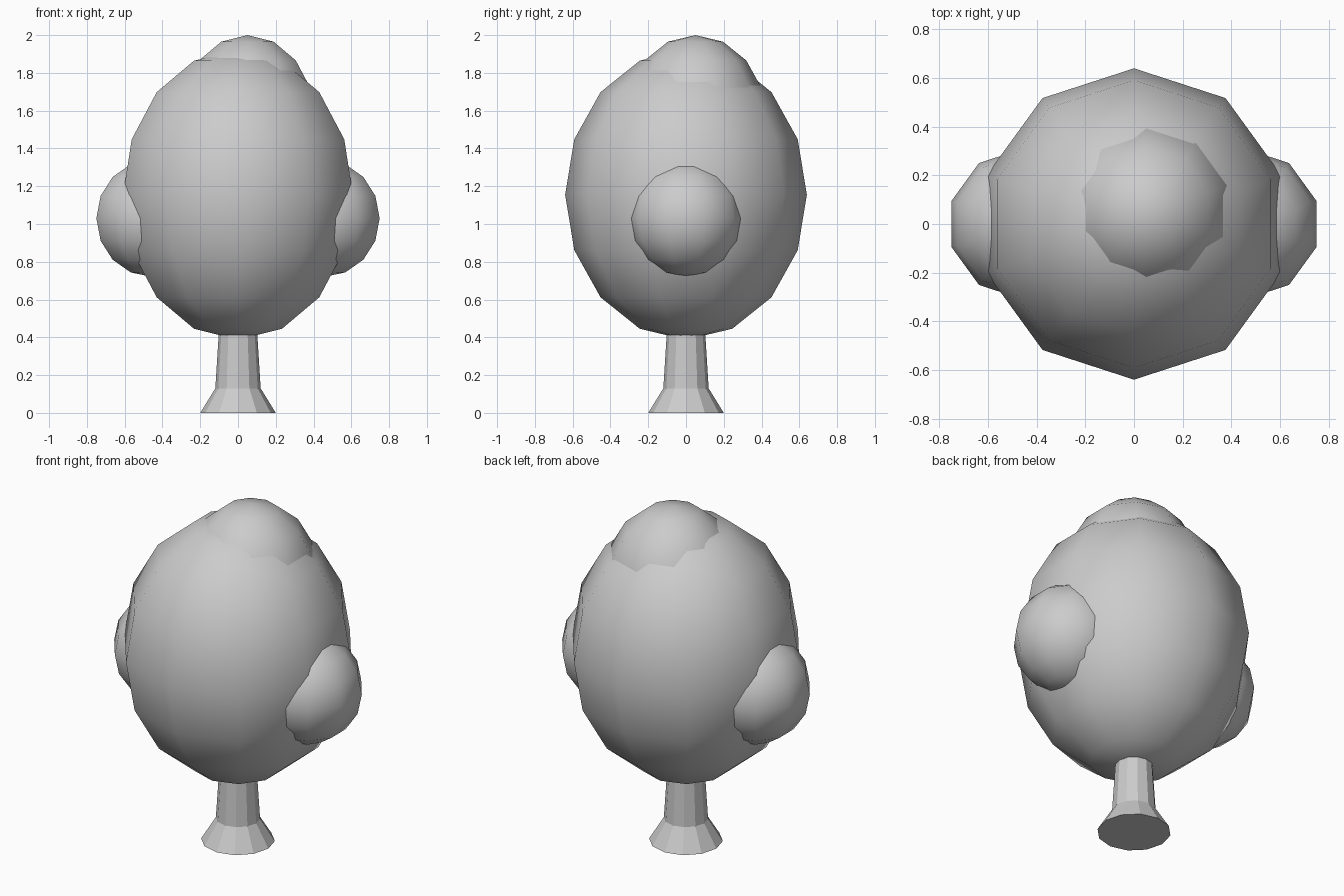
import bpy, bmesh
from math import cos, sin, tau

cube = bpy.data.objects.get("Cube")
if cube:
    bpy.data.objects.remove(cube)

grey = bpy.data.materials.new("plain grey")
grey.use_nodes = True
grey.diffuse_color = (0.6, 0.6, 0.6, 1)
grey.node_tree.nodes["Principled BSDF"].inputs["Base Color"].default_value = (0.6, 0.6, 0.6, 1)


def finish(bm, name, smooth):
    mesh = bpy.data.meshes.new(name)
    bmesh.ops.recalc_face_normals(bm, faces=bm.faces)
    for face in bm.faces:
        face.smooth = smooth
    bm.to_mesh(mesh)
    bm.free()
    mesh.materials.append(grey)
    obj = bpy.data.objects.new(name, mesh)
    bpy.context.collection.objects.link(obj)
    return obj


def puff(name, centre, radius, stretch=1.0):
    """Coarse, smooth-shaded ball of foliage."""
    bm = bmesh.new()
    bmesh.ops.create_uvsphere(bm, u_segments=10, v_segments=8, radius=radius)
    obj = finish(bm, name, True)
    obj.location = centre
    obj.scale.z = stretch


# Foliage: main crown, top tuft and a mirrored pair of side tufts
puff("crown", (0, 0, 1.155), 0.64, 1.2)
puff("top_tuft", (0.05, 0.05, 1.544), 0.38, 1.2)
for side, sign in (("left", 1), ("right", -1)):
    puff(side + "_tuft", (sign * 0.455, 0, 1.03), 0.31)

# Trunk: flared foot below a slightly tapered stem
sides = 12
bm = bmesh.new()
rings = []
for radius, z in ((0.2, 0), (0.12, 0.13), (0.1, 0.45)):
    rings.append([bm.verts.new((radius * cos(tau * i / sides), radius * sin(tau * i / sides), z))
                  for i in range(sides)])
for low, high in zip(rings, rings[1:]):
    for i in range(sides):
        j = (i + 1) % sides
        bm.faces.new((low[i], low[j], high[j], high[i]))
bm.faces.new(rings[0])
bm.faces.new(rings[-1])
finish(bm, "trunk", False)
